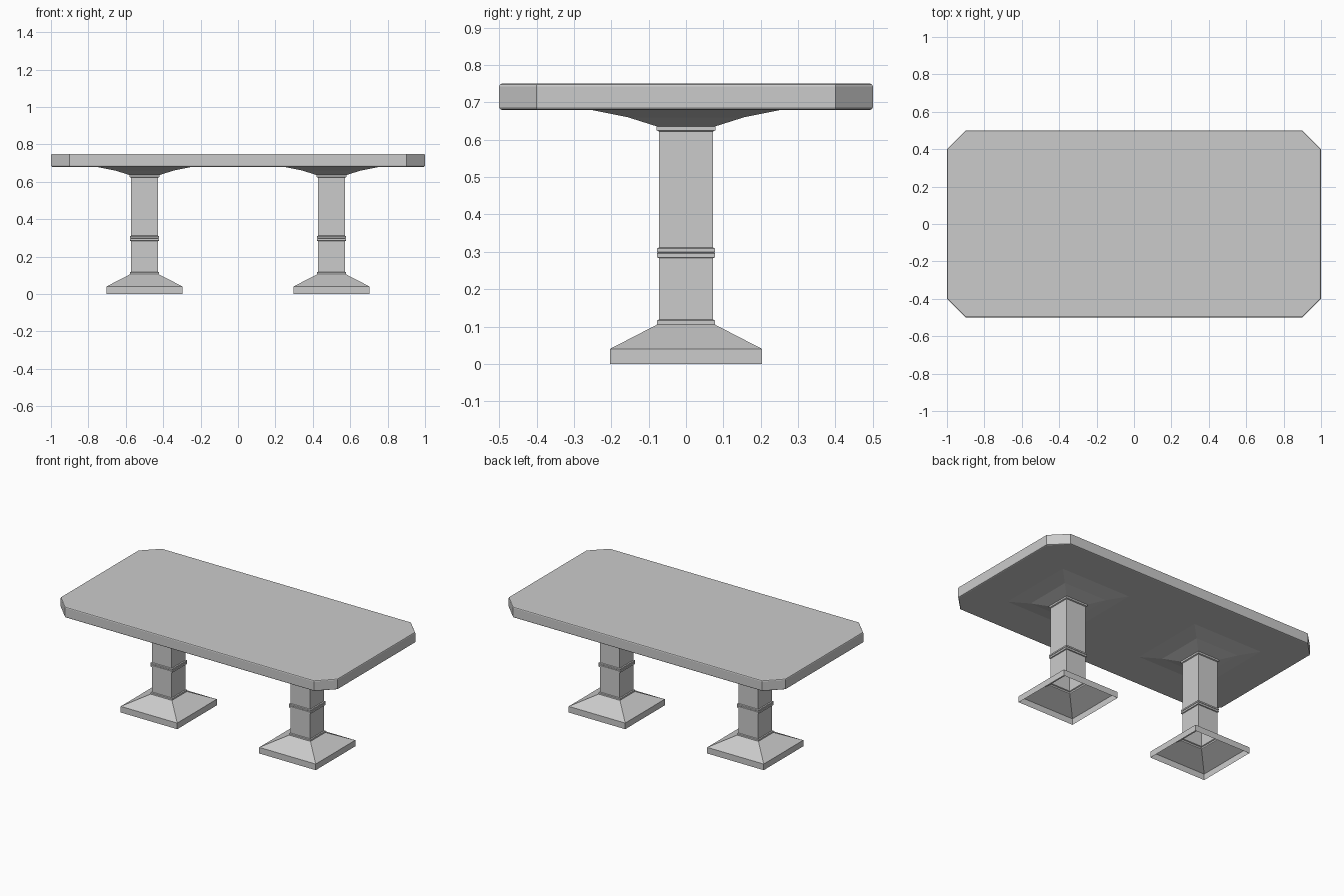
import bpy, bmesh

if "Cube" in bpy.data.objects:
    bpy.data.objects.remove(bpy.data.objects["Cube"])


def finish(name, bm):
    bmesh.ops.recalc_face_normals(bm, faces=bm.faces[:])
    mesh = bpy.data.meshes.new(name)
    bm.to_mesh(mesh)
    bm.free()
    obj = bpy.data.objects.new(name, mesh)
    bpy.context.collection.objects.link(obj)
    return obj


# Tabletop: rectangle with clipped corners and softened rims
bm = bmesh.new()
outline = [(1, .4), (.9, .5), (-.9, .5), (-1, .4),
           (-1, -.4), (-.9, -.5), (.9, -.5), (1, -.4)]
base = bm.faces.new([bm.verts.new((x, y, .68)) for x, y in outline])
ext = bmesh.ops.extrude_face_region(bm, geom=[base], use_keep_orig=True)
for v in ext["geom"]:
    if isinstance(v, bmesh.types.BMVert):
        v.co.z = .75
bmesh.ops.recalc_face_normals(bm, faces=bm.faces[:])
rims = [e for e in bm.edges if abs(e.verts[0].co.z - e.verts[1].co.z) < 1e-5]
bmesh.ops.bevel(bm, geom=rims, offset=.007, segments=2, profile=.5,
                affect='EDGES')
finish("tabletop", bm)

# Pedestals: square profile (half-width, height) as an open-bottomed shell
profile = [(.204, 0), (.204, .04), (.08, .104),              # foot
           (.078, .106), (.078, .116), (.072, .119),         # lower collar
           (.072, .283), (.078, .285), (.078, .296), (.075, .298),
           (.078, .300), (.078, .309), (.072, .312),         # middle bands
           (.072, .622), (.079, .625), (.079, .636),         # upper collar
           (.155, .660), (.25, .679), (.32, .6795)]          # bracket flare


def pedestal(name, cx):
    bm = bmesh.new()
    previous = None
    for r, z in profile:
        ring = [bm.verts.new((cx + sx * r, sy * r, z))
                for sx, sy in ((-1, -1), (1, -1), (1, 1), (-1, 1))]
        if previous:
            for i in range(4):
                j = (i + 1) % 4
                bm.faces.new((previous[i], previous[j], ring[j], ring[i]))
        previous = ring
    return finish(name, bm)


pedestal("left_pedestal", -.5)
pedestal("right_pedestal", .5)
